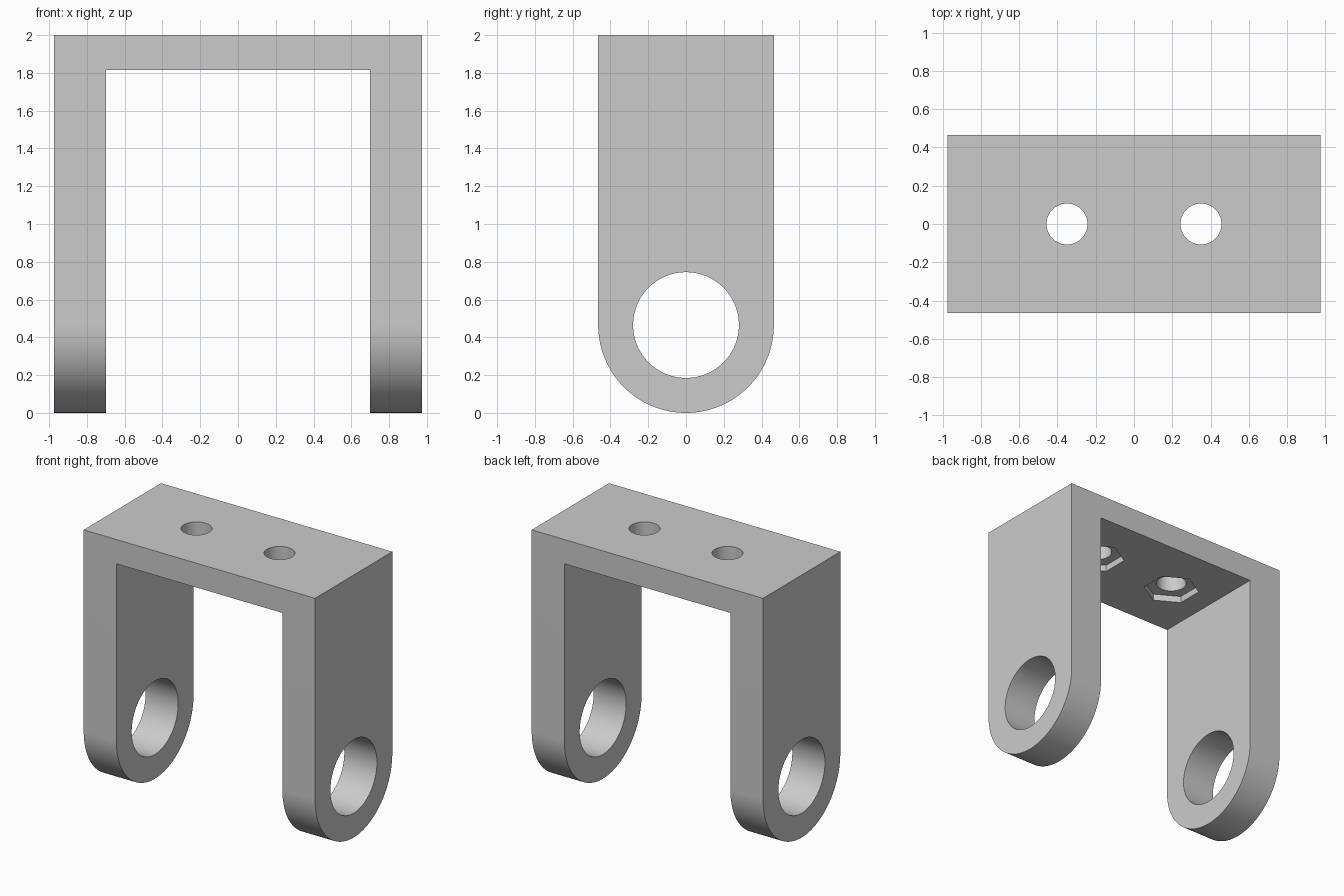
import bpy
import bmesh
import math
from mathutils import Matrix

cube = bpy.data.objects.get("Cube")
if cube:
    bpy.data.objects.remove(cube, do_unlink=True)

HALF_X, HALF_Y, TOP = 0.975, 0.465, 2.0      # overall size
INNER_X, INNER_Z = 0.70, 1.815               # opening between the legs
BORE_R, SEAT_R, LIP = 0.28, 0.385, 0.045     # stepped bearing bore
BOLT_X, BOLT_R = 0.35, 0.107                 # bolt holes
NUT_R, NUT_DEPTH = 0.20, 0.05                # hexagonal nut pockets

grey = bpy.data.materials.new("light_grey")
grey.use_nodes = True
colour = (0.6, 0.6, 0.6, 1)
grey.diffuse_color = colour
grey.node_tree.nodes["Principled BSDF"].inputs["Base Color"].default_value = colour


def make_object(name, bm):
    bmesh.ops.recalc_face_normals(bm, faces=bm.faces)
    mesh = bpy.data.meshes.new(name)
    bm.to_mesh(mesh)
    bm.free()
    mesh.materials.append(grey)
    obj = bpy.data.objects.new(name, mesh)
    bpy.context.collection.objects.link(obj)
    return obj


def cylinder(name, radius, start, end, axis, sides=96, turn=0):
    """Prism between two values along x or z, centred on the other axes."""
    bm = bmesh.new()
    bmesh.ops.create_cone(bm, cap_ends=True, segments=sides, radius1=radius,
                          radius2=radius, depth=end - start,
                          matrix=Matrix.Rotation(turn, 4, "Z"))
    if axis == "X":
        bm.transform(Matrix.Translation(((start + end) / 2, 0, HALF_Y))
                     @ Matrix.Rotation(math.pi / 2, 4, "Y"))
    else:
        bm.transform(Matrix.Translation((0, 0, (start + end) / 2)))
    return make_object(name, bm)


def cut(target, cutter):
    cutter.hide_render = True
    mod = target.modifiers.new("cut", "BOOLEAN")
    mod.operation = "DIFFERENCE"
    mod.solver = "EXACT"
    mod.object = cutter
    bpy.context.view_layer.objects.active = target
    bpy.ops.object.modifier_apply(modifier=mod.name)
    bpy.data.objects.remove(cutter, do_unlink=True)


# Solid body: a round-bottomed side profile extruded across the width
bm = bmesh.new()
steps = 64
outline = [(-HALF_Y, TOP)]
for i in range(steps + 1):
    a = math.pi * (1 + i / steps)
    outline.append((HALF_Y * math.cos(a), HALF_Y + HALF_Y * math.sin(a)))
outline.append((HALF_Y, TOP))
face = bm.faces.new([bm.verts.new((-HALF_X, y, z)) for y, z in outline])
extruded = bmesh.ops.extrude_face_region(bm, geom=[face])["geom"]
moved = [v for v in extruded if isinstance(v, bmesh.types.BMVert)]
bmesh.ops.translate(bm, verts=moved, vec=(2 * HALF_X, 0, 0))
if not face.is_valid or len(bm.faces) < len(outline) + 2:
    bm.faces.new([v for v in bm.verts if v.co.x < 0])
bracket = make_object("bracket", bm)

# Opening that leaves two legs and the top plate
bm = bmesh.new()
bmesh.ops.create_cube(bm, size=1)
bm.transform(Matrix.Translation((0, 0, INNER_Z - 1.5))
             @ Matrix.Diagonal((2 * INNER_X, 2, 3, 1)))
cut(bracket, make_object("opening_cutter", bm))

# Through bore, and a wider bearing seat entered from the inside of each leg
cut(bracket, cylinder("bore_cutter", BORE_R, -1.2, 1.2, "X"))
seat = HALF_X - LIP
cut(bracket, cylinder("seat_cutter", SEAT_R, -seat, seat, "X"))

# Bolt holes with hexagonal nut pockets under the top plate
for side in (-1, 1):
    bolt = cylinder("bolt_cutter", BOLT_R, 1.5, 2.2, "Z", 64)
    nut = cylinder("nut_cutter", NUT_R, 1.6, INNER_Z + NUT_DEPTH, "Z", 6)
    # Turn the hexagon so that two corners lie along y
    xs = [v.co.x for v in nut.data.vertices]
    if max(xs) > NUT_R * 0.95:
        nut.data.transform(Matrix.Rotation(math.pi / 6, 4, "Z"))
    for cutter in (bolt, nut):
        cutter.data.transform(Matrix.Translation((side * BOLT_X, 0, 0)))
        cut(bracket, cutter)

# Smooth curved walls, sharp edges elsewhere
bpy.ops.object.select_all(action="DESELECT")
bracket.select_set(True)
bpy.context.view_layer.objects.active = bracket
bpy.ops.object.shade_smooth_by_angle(angle=math.radians(30))
